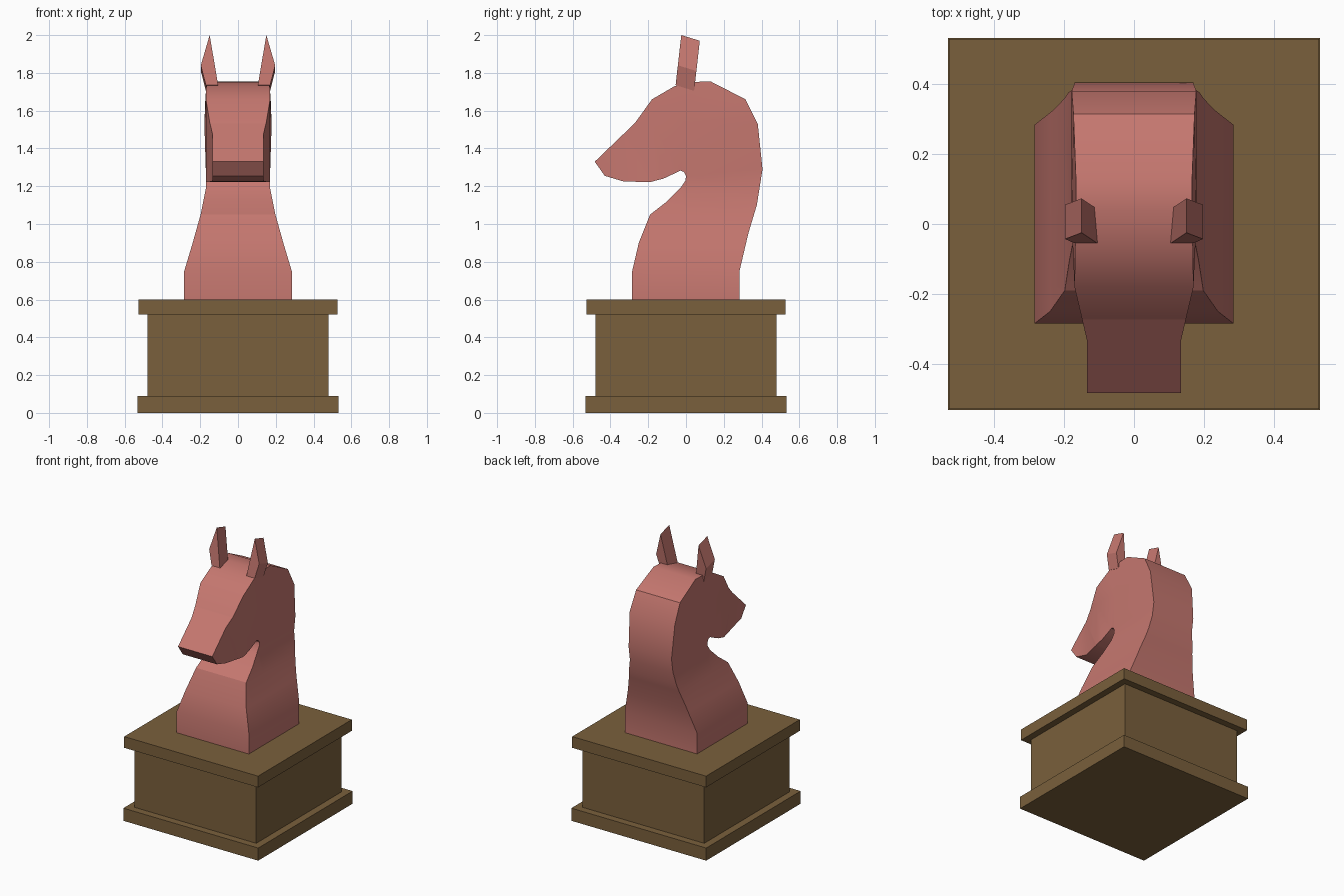
import bpy, bmesh, math
from mathutils import Vector

if "Cube" in bpy.data.objects:
    bpy.data.objects.remove(bpy.data.objects["Cube"])


def material(name, rgb):
    m = bpy.data.materials.new(name)
    m.diffuse_color = (*rgb, 1)
    m.use_nodes = True
    m.node_tree.nodes["Principled BSDF"].inputs["Base Color"].default_value = m.diffuse_color
    return m


wood = material("wood", (0.195, 0.117, 0.045))
clay = material("clay", (0.56, 0.185, 0.16))


def add_object(name, bm, mat):
    bmesh.ops.recalc_face_normals(bm, faces=bm.faces)
    mesh = bpy.data.meshes.new(name)
    bm.to_mesh(mesh)
    bm.free()
    mesh.materials.append(mat)
    ob = bpy.data.objects.new(name, mesh)
    bpy.context.collection.objects.link(ob)
    return ob


def slab(name, half, z0, z1):
    bm = bmesh.new()
    bmesh.ops.create_cube(bm, size=1)
    for v in bm.verts:
        v.co = (v.co.x * 2 * half, v.co.y * 2 * half, z0 if v.co.z < 0 else z1)
    return add_object(name, bm, wood)


def lerp_table(table, t):
    if t <= table[0][0]:
        return table[0][1]
    for (a, wa), (b, wb) in zip(table, table[1:]):
        if t <= b:
            return wa + (wb - wa) * (t - a) / (b - a)
    return table[-1][1]


# Plinth
slab("plinth_foot", 0.532, 0, 0.09)
slab("plinth_body", 0.48, 0.09, 0.52)
slab("plinth_cap", 0.528, 0.52, 0.60)

# Horse head and neck: side profile (y, z) given a varying width
profile = [
    (-0.285, 0.60), (-0.285, 0.75), (-0.25, 0.90), (-0.19, 1.05), (-0.10, 1.12),
    (-0.03, 1.19), (-0.003, 1.23), (0.0, 1.255), (-0.01, 1.275), (-0.03, 1.283),
    (-0.06, 1.268), (-0.12, 1.24), (-0.19, 1.222), (-0.33, 1.225), (-0.43, 1.255),
    (-0.483, 1.33), (-0.27, 1.535), (-0.18, 1.66), (-0.06, 1.73), (0.04, 1.752),
    (0.13, 1.755), (0.315, 1.66), (0.38, 1.53), (0.405, 1.29), (0.375, 1.10),
    (0.33, 0.95), (0.283, 0.75), (0.283, 0.60)]
width_by_height = [(0.75, 0.285), (0.90, 0.24), (1.05, 0.198), (1.19, 0.170),
                   (1.30, 0.169), (1.53, 0.178), (1.66, 0.173), (1.755, 0.166)]
width_by_depth = [(-0.33, 0.135), (-0.18, 0.170), (-0.06, 0.175), (0.0, 0.18)]


def half_width(y, z):
    w = lerp_table(width_by_height, z)
    return min(w, lerp_table(width_by_depth, y)) if z > 1.21 else w


bm = bmesh.new()
bm.faces.new([bm.verts.new((0, y, z)) for y, z in profile])
cuts = [((0, 0, z), (0, 0, 1)) for z in (0.75, 0.90, 1.05, 1.19, 1.53)]
cuts += [((0, y, 0), (0, 1, 0)) for y in (-0.33, -0.18, 0.0)]
for co, no in cuts:
    bmesh.ops.bisect_plane(bm, geom=bm.verts[:] + bm.edges[:] + bm.faces[:],
                           plane_co=co, plane_no=no, dist=0.002)
bmesh.ops.triangulate(bm, faces=bm.faces)
near = set(bm.verts)
res = bmesh.ops.extrude_face_region(bm, geom=bm.faces[:], use_keep_orig=True)
far = {g for g in res["geom"] if isinstance(g, bmesh.types.BMVert)}
for v in bm.verts:
    v.co.x = half_width(v.co.y, v.co.z) * (1 if v in far else -1)
horse = add_object("horse_head_and_neck", bm, clay)
bpy.context.view_layer.objects.active = horse
horse.select_set(True)
bpy.ops.object.shade_smooth_by_angle(angle=math.radians(30))

# Ears: leaf outline extruded backwards, one per side
ear = [(0.105, -0.055, 1.735), (0.17, -0.055, 1.735), (0.197, -0.043, 1.84),
       (0.15, -0.025, 2.0)]
for side, label in ((1, "right"), (-1, "left")):
    bm = bmesh.new()
    front = [Vector((x * side, y, z)) for x, y, z in ear]
    a = [bm.verts.new(p) for p in front]
    b = [bm.verts.new(p + Vector((0, 0.098, -0.03))) for p in front]
    bm.faces.new(a)
    bm.faces.new(b)
    for i in range(4):
        j = (i + 1) % 4
        bm.faces.new((a[i], a[j], b[j], b[i]))
    add_object(label + "_ear", bm, clay)
